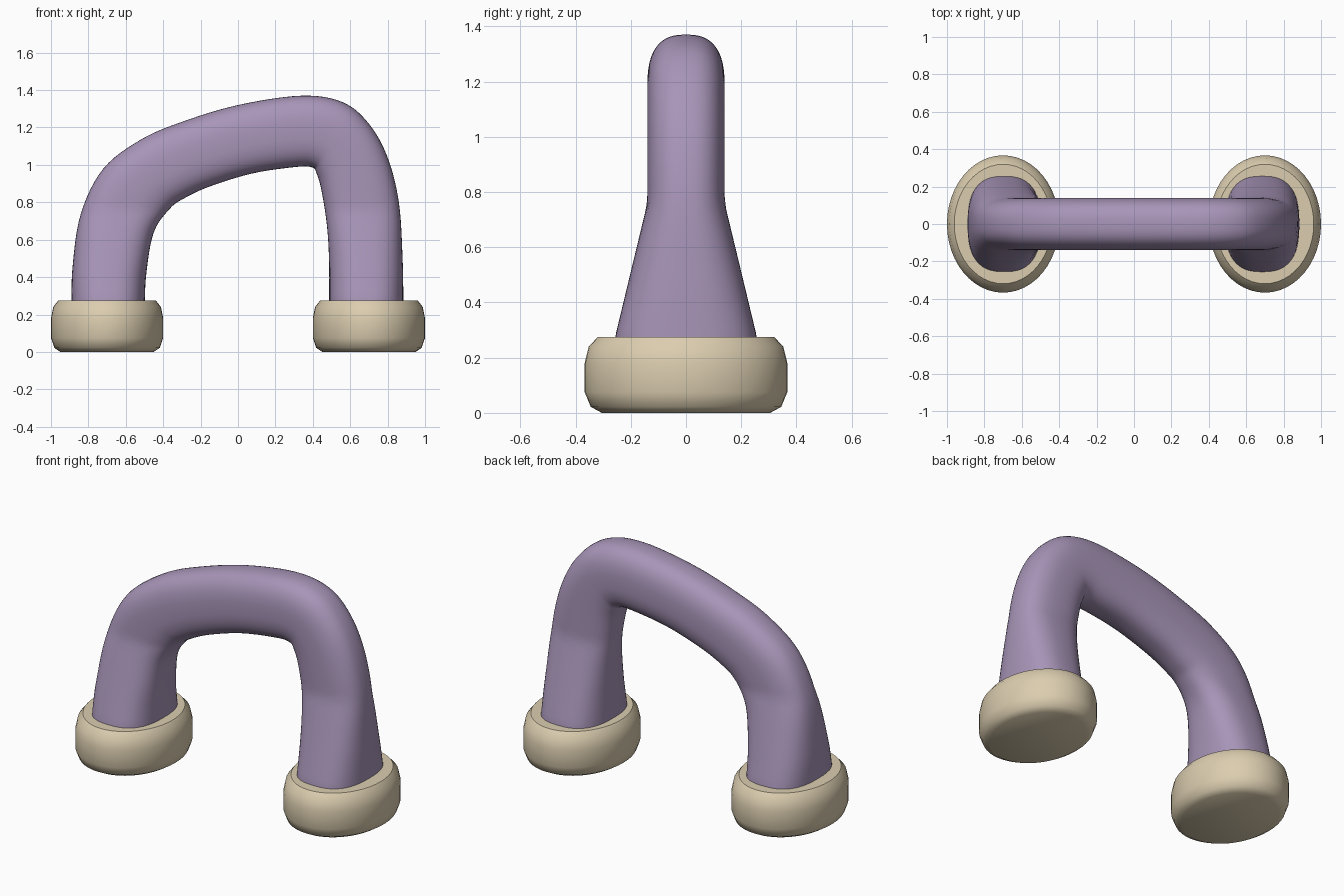
import bpy, bmesh
from math import sin, cos, pi, copysign
from mathutils import Vector

cube = bpy.data.objects.get("Cube")
if cube:
    bpy.data.objects.remove(cube, do_unlink=True)


def material(name, color):
    mat = bpy.data.materials.new(name)
    mat.use_nodes = True
    mat.diffuse_color = color
    mat.node_tree.nodes["Principled BSDF"].inputs["Base Color"].default_value = color
    return mat


def rings_object(name, rings, mat):
    """Skin a list of closed rings, cap both ends and shade smooth."""
    bm = bmesh.new()
    loops = [[bm.verts.new(p) for p in ring] for ring in rings]
    for low, high in zip(loops, loops[1:]):
        count = len(low)
        for i in range(count):
            j = (i + 1) % count
            bm.faces.new((low[i], low[j], high[j], high[i]))
    bm.faces.new(loops[0][::-1])
    bm.faces.new(loops[-1])
    bmesh.ops.recalc_face_normals(bm, faces=bm.faces)
    mesh = bpy.data.meshes.new(name)
    bm.to_mesh(mesh)
    bm.free()
    mesh.materials.append(mat)
    obj = bpy.data.objects.new(name, mesh)
    bpy.context.collection.objects.link(obj)
    bpy.ops.object.select_all(action="DESELECT")
    obj.select_set(True)
    bpy.context.view_layer.objects.active = obj
    bpy.ops.object.shade_smooth_by_angle(angle=pi / 4.5)
    return obj


def spline(points, steps):
    """Smooth curve through the points."""
    ext = [2 * points[0] - points[1], *points, 2 * points[-1] - points[-2]]
    result = []
    for a, b, c, d in zip(ext, ext[1:], ext[2:], ext[3:]):
        for s in range(steps):
            t = s / steps
            result.append(0.5 * (2 * b + (c - a) * t + (2 * a - 5 * b + 4 * c - d) * t**2
                                 + (3 * b - a - 3 * c + d) * t**3))
    return result + [points[-1]]


def power(value, n):
    return copysign(abs(value) ** (2 / n), value)


purple = material("Soft purple", (0.39, 0.30, 0.48, 1))
beige = material("Warm beige", (0.71, 0.61, 0.43, 1))

# Handle: outer and inner edge of the arch (x, z, x, z)
sections = [
    (-.89, .22, -.50, .22), (-.885, .45, -.49, .42), (-.84, .74, -.45, .64),
    (-.72, .98, -.365, .765), (-.52, 1.135, -.29, .82), (-.30, 1.23, -.15, .885),
    (0, 1.32, .08, .955), (.34, 1.37, .32, .99), (.56, 1.335, .40, .985),
    (.70, 1.22, .42, .955), (.80, 1.04, .445, .87), (.86, .80, .475, .68),
    (.88, .50, .487, .48), (.885, .22, .487, .22)]
outer = spline([Vector((s[0], 0, s[1])) for s in sections], 6)
inner = spline([Vector((s[2], 0, s[3])) for s in sections], 6)


def handle_ring(a, b, sides=48):
    ring = []
    for i in range(sides):
        t = 2 * pi * i / sides
        p = (a + b) / 2 + (a - b) / 2 * power(cos(t), 2.6)
        # Legs widen towards the feet
        flare = min(max((.76 - p.z) / .49, 0), 1)
        p.y = (.14 + .118 * flare) * power(sin(t), 2.6)
        ring.append(p)
    return ring


rings_object("arched_handle", [handle_ring(a, b) for a, b in zip(outer, inner)], purple)

# Feet: oval pads with rounded rims (scale, height)
rim = [(.83, 0), (.94, .022), (1, .075), (1, .18), (.96, .24), (.87, .275)]
for name, x in (("right_foot", -.7), ("left_foot", .7)):
    rings = [[Vector((x + .3 * r * cos(2 * pi * i / 48), .367 * r * sin(2 * pi * i / 48), z))
              for i in range(48)] for r, z in rim]
    rings_object(name, rings, beige)
